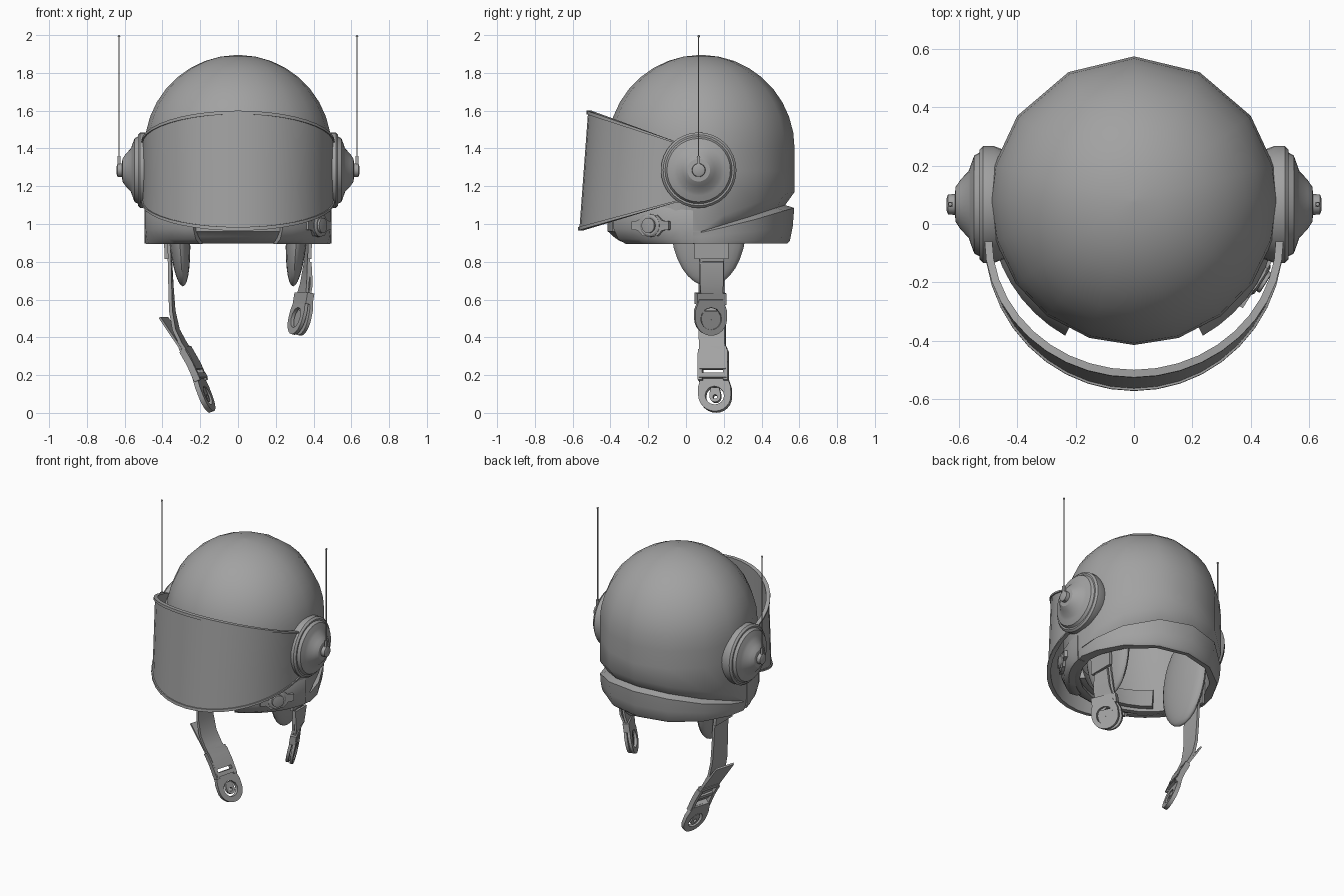
import bpy, bmesh, math
from math import sin, cos, radians, pi
from mathutils import Vector

cube = bpy.data.objects.get("Cube")
if cube:
    bpy.data.objects.remove(cube, do_unlink=True)

grey = bpy.data.materials.new("plain grey")
grey.use_nodes = True
tone = (0.36, 0.36, 0.36, 1)
grey.diffuse_color = tone
for node in grey.node_tree.nodes:
    if node.type == 'BSDF_PRINCIPLED':
        node.inputs["Base Color"].default_value = tone

CY = 0.08      # shell centre in y
R = 0.495      # shell radius


def finish(name, bm, angle=35):
    bmesh.ops.recalc_face_normals(bm, faces=bm.faces)
    mesh = bpy.data.meshes.new(name)
    bm.to_mesh(mesh)
    bm.free()
    obj = bpy.data.objects.new(name, mesh)
    bpy.context.collection.objects.link(obj)
    mesh.materials.append(grey)
    bpy.ops.object.select_all(action='DESELECT')
    obj.select_set(True)
    bpy.context.view_layer.objects.active = obj
    bpy.ops.object.shade_smooth_by_angle(angle=radians(angle))
    return obj


def loft(name, rings, angle=35):
    """Skin closed cross-sections in order and cap both ends."""
    bm = bmesh.new()
    rows = [[bm.verts.new(p) for p in ring] for ring in rings]
    n = len(rows[0])
    for a, b in zip(rows, rows[1:]):
        for i in range(n):
            j = (i + 1) % n
            bm.faces.new((a[i], a[j], b[j], b[i]))
    bm.faces.new(rows[0])
    bm.faces.new(rows[-1])
    return finish(name, bm, angle)


def around(a, r, z):
    return (r * sin(a), CY - r * cos(a), z)


def arc_plate(name, a0, a1, r0, r1, thick, z0, z1):
    """Curved plate hugging the shell, angles from the front, lower edge rolled in."""
    rings = []
    for i in range(9):
        t = i / 8
        a, r = radians(a0 + (a1 - a0) * t), r0 + (r1 - r0) * t
        roll = max(0, cos(a))
        rings.append([around(a, r - 0.08 * roll, z0), around(a, r - 0.03 * roll, z0 + 0.025),
                      around(a, r, z0 + 0.08), around(a, r, z1 - 0.06),
                      around(a, r - 0.03, z1), around(a, r - thick, z1),
                      around(a, r - thick - 0.06 * roll, z0)])
    return loft(name, rings)


def ribbon(name, path, width, thick=0.012, twist=0, twist_end=None):
    """Flat strap along (x, y, z) points, its width along y turned by a twist."""
    pts = [Vector(p) for p in path]
    if twist_end is None:
        twist_end = twist
    rings = []
    for i, p in enumerate(pts):
        d = pts[min(i + 1, len(pts) - 1)] - pts[max(i - 1, 0)]
        tw = radians(twist + (twist_end - twist) * i / (len(pts) - 1))
        w = Vector((sin(tw), cos(tw), 0)) * width / 2
        n = w.cross(d).normalized() * thick / 2
        rings.append([p - w - n, p + w - n, p + w + n, p - w + n])
    return loft(name, rings)


def tab(name, top, end, half, hole, thick, twist):
    """Plate with a tapered top, a round end and a round hole."""
    top, end = Vector(top), Vector(end)
    d = (end - top).normalized()
    u = Vector((sin(radians(twist)), cos(radians(twist)), 0))
    n = u.cross(d).normalized() * thick / 2
    length = (end - top).length - half
    c = end - d * half
    flat = [(half * cos(k * pi / 12), half * sin(k * pi / 12)) for k in range(13)]
    flat += [(-half, -length * 0.4), (-half * 0.75, -length),
             (0, -length), (half * 0.75, -length), (half, -length * 0.4)]
    bm = bmesh.new()
    loops = []
    for side in (-1, 1):
        outer, inner = [], []
        for p, q in flat:
            a = math.atan2(q, p)
            outer.append(bm.verts.new(c + u * p + d * q + n * side))
            inner.append(bm.verts.new(c + u * hole * cos(a) + d * hole * sin(a) + n * side))
        loops += [outer, inner]
    for a, b in ((0, 1), (2, 3), (0, 2), (1, 3)):
        A, B = loops[a], loops[b]
        for i in range(len(A)):
            j = (i + 1) % len(A)
            bm.faces.new((A[i], A[j], B[j], B[i]))
    return finish(name, bm)


def turned(name, profile, origin, axis, segs=32):
    """Lathe (distance, radius) pairs around a horizontal axis."""
    axis, origin = Vector(axis).normalized(), Vector(origin)
    side, up = axis.cross(Vector((0, 0, 1))), Vector((0, 0, 1))
    return loft(name, [[origin + axis * h + (side * cos(k * 2 * pi / segs)
                + up * sin(k * 2 * pi / segs)) * r for k in range(segs)]
                for h, r in profile], 25)


def ball(name, centre, scale, lean=0):
    bm = bmesh.new()
    bmesh.ops.create_uvsphere(bm, u_segments=24, v_segments=16, radius=1)
    for v in bm.verts:
        v.co = Vector(a * b for a, b in zip(v.co, scale))
        v.co.x += lean * v.co.z
        v.co += Vector(centre)
    return finish(name, bm)


# Shell: dome, rear groove, neck band and hollow inside
half_turn = [radians(d) for d in (0, 18, 37, 55, 74, 90, 104, 126, 153, 180)]
angles = half_turn + [-a for a in half_turn[-2:0:-1]]


def dome(radius):
    return [[around(a, radius * cos(p), 1.4 + radius * sin(p)) for a in angles]
            for p in [radians(89 - 89 * k / 9) for k in range(10)]]


rows = dome(R)
rows.append([around(a, R, 1.28) for a in angles])
lower = [[] for k in range(7)]
for a in angles:
    back, front = max(0, -cos(a)), max(0, cos(a))
    g = min(1, back * 3)
    edge = 0.965 + 0.205 * back ** 0.65
    top = edge - 0.01 - 0.075 * g
    lower[0].append(around(a, R, edge))
    lower[1].append(around(a, R - 0.05 * g, edge - 0.005 - 0.065 * g))
    lower[2].append(around(a, R - 0.002 * back - 0.01 * front, top))
    lower[3].append(around(a, R - 0.01 * back - 0.03 * front, 0.92 + (top - 0.92) * 0.4))
    lower[4].append(around(a, R - 0.025 * back - 0.06 * front, 0.912))
    lower[5].append(around(a, R - 0.04 * back - 0.1 * front, 0.896))
    lower[6].append(around(a, R - 0.07 - 0.055 * front, 0.898))
rows += lower
rows.append([around(a, R - 0.055, 1.2) for a in angles])
rows += reversed(dome(R - 0.05))
loft("helmet_shell", rows, 40)

# Visor with raised borders, narrowing towards the ear pieces
section = [(0, 0.008), (0.03, 0.008), (0.03, 0), (0.35, 0), (0.65, 0), (0.97, 0),
           (0.97, 0.008), (1, 0.008), (1, -0.018), (0.5, -0.018), (0, -0.018)]
rings = []
for k in range(-11, 12):
    a = radians(90 * max(-10, min(10, k)) / 10)
    tail = 0.1 if abs(k) == 11 else 0
    c = cos(a)
    low, high = 1.115 - 0.15 * c, 1.435 + 0.165 * c
    ring = []
    for v, off in section:
        r = 0.505 + off
        ring.append((r * sin(a), -0.05 + tail - (r + 0.01 - 0.047 * v) * c,
                     low + (high - low) * v))
    rings.append(ring)
loft("visor", rings)

# Inner brow pad
arc_plate("brow_pad", -50, 50, 0.445, 0.445, 0.05, 0.92, 1.06)

ear = [(0.44, 0.185), (0.48, 0.2), (0.518, 0.2), (0.53, 0.188), (0.53, 0.178),
       (0.548, 0.168), (0.56, 0.135), (0.567, 0.115), (0.595, 0.085),
       (0.612, 0.06), (0.614, 0.036), (0.638, 0.034), (0.643, 0.02)]
for side, s in (("left", 1), ("right", -1)):
    # Ear piece, antenna and padding
    turned(side + "_ear_piece", ear, (0, 0.067, 1.285), (s, 0, 0))
    ball(side + "_antenna_joint", (s * 0.622, 0.067, 1.285), (0.02, 0.034, 0.034))
    ribbon(side + "_antenna_base", [(s * 0.63, 0.067, 1.25), (s * 0.63, 0.067, 1.36)], 0.016, 0.016)
    ribbon(side + "_antenna", [(s * 0.63, 0.067, 1.3), (s * 0.63, 0.067, 1.995)], 0.006, 0.006)
    ball(side + "_antenna_tip", (s * 0.63, 0.067, 1.994), (0.007, 0.007, 0.006))
    arc_plate(side + "_cheek_guard", s * 27, s * 85, 0.52, 0.497, 0.05, 0.895, 1.12)
    ball(side + "_ear_flap", (s * 0.315, 0.12, 1.0), (0.058, 0.2, 0.33), s * 0.07)
    ribbon(side + "_strap_anchor", [(s * 0.385, 0.135, 0.98), (s * 0.378, 0.135, 0.815)], 0.18, 0.02)

# Side fastener on the left cheek guard
a = radians(58)
out = Vector((sin(a), -cos(a), 0))
turned("fastener_button", [(0.47, 0.06), (0.514, 0.06), (0.52, 0.05), (0.52, 0.04),
       (0.532, 0.04), (0.534, 0.03)], (0, CY, 0.992), out, 20)
along = Vector((cos(a), sin(a), 0))
rings = []
for w, h in ((-0.115, 0.022), (-0.075, 0.026), (-0.045, 0.055), (0.045, 0.055),
             (0.075, 0.026), (0.115, 0.022)):
    mid = Vector((0, CY, 0.992)) + along * w
    rings.append([mid + out * d + Vector((0, 0, z)) for d, z in
                  ((0.45, -h), (0.512, -h), (0.512, h), (0.45, h))])
loft("fastener_plate", rings)

# Short left strap with its forked socket buckle, turned towards the front
SOCKET = -24
ribbon("left_strap", [(0.37, 0.137, 0.95), (0.365, 0.137, 0.8), (0.352, 0.137, 0.68),
                      (0.335, 0.135, 0.6)], 0.13, 0.014, 0, SOCKET)
ribbon("left_strap_fold", [(0.382, 0.135, 0.8), (0.376, 0.135, 0.68), (0.35, 0.135, 0.6)],
       0.125, 0.014, 0, SOCKET)
ribbon("socket_crossbar", [(0.352, 0.13, 0.635), (0.342, 0.13, 0.575)], 0.17, 0.04, SOCKET)
tab("socket_inner_plate", (0.336, 0.13, 0.6), (0.292, 0.13, 0.415), 0.092, 0.055, 0.018, SOCKET)
tab("socket_outer_plate", (0.362, 0.13, 0.6), (0.325, 0.13, 0.41), 0.092, 0.06, 0.018, SOCKET)
tab("socket_button", (0.345, 0.13, 0.54), (0.325, 0.13, 0.44), 0.055, 0.002, 0.014, SOCKET)

# Long right strap with its loose tail, turned outwards at the bottom
PLUG = 16
ribbon("right_strap", [(-0.37, 0.137, 0.95), (-0.36, 0.137, 0.8), (-0.354, 0.137, 0.65),
                       (-0.348, 0.137, 0.54), (-0.328, 0.137, 0.44), (-0.29, 0.138, 0.365),
                       (-0.25, 0.14, 0.31), (-0.21, 0.142, 0.23)], 0.14, 0.018, 0, PLUG)
ribbon("strap_tail", [(-0.395, 0.14, 0.505), (-0.345, 0.14, 0.43), (-0.28, 0.14, 0.335)],
       0.145, 0.012, PLUG)

# Ladder slider and plug buckle on the long strap
for label, s in (("front", -1), ("rear", 1)):
    x, y = s * 0.018, 0.145 + s * 0.067
    ribbon("slider_%s_rail" % label, [(x - 0.275, y, 0.33), (x - 0.235, y, 0.26),
                                      (x - 0.195, y, 0.17)], 0.024, 0.035, PLUG)
for k, (x, z) in enumerate(((-0.275, 0.335), (-0.238, 0.27), (-0.2, 0.195))):
    ribbon("slider_bar_%d" % (k + 1), [(x - 0.006, 0.145, z + 0.012),
                                       (x + 0.006, 0.145, z - 0.012)], 0.15, 0.03, PLUG)
tab("plug_plate", (-0.215, 0.152, 0.2), (-0.14, 0.156, 0.005), 0.09, 0.052, 0.026, PLUG)
tab("plug_tongue", (-0.19, 0.156, 0.13), (-0.16, 0.156, 0.055), 0.03, 0.012, 0.02, PLUG)
